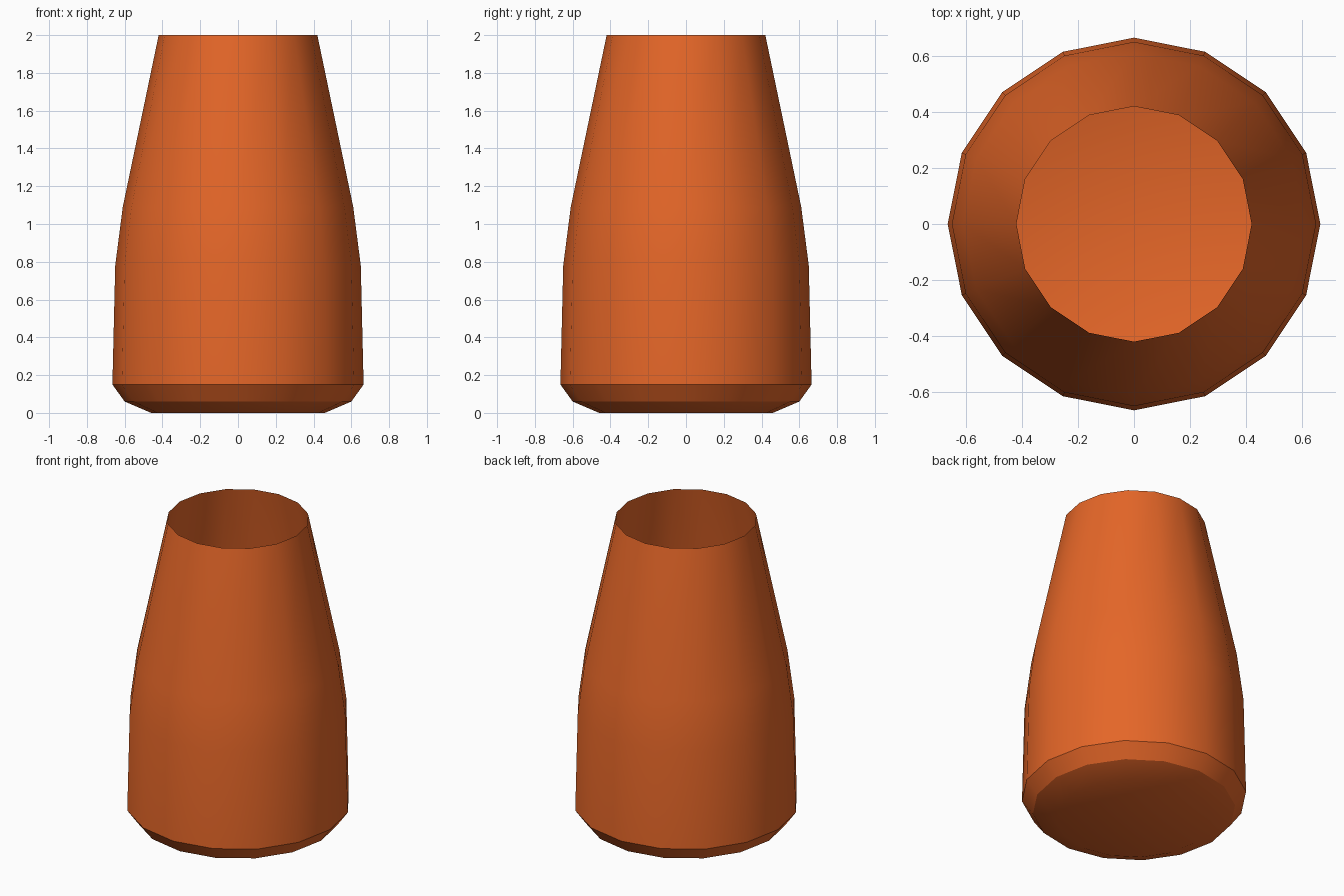
import bpy, bmesh, math

if "Cube" in bpy.data.objects:
    bpy.data.objects.remove(bpy.data.objects["Cube"])

SIDES = 16
# radius, height from the base up to the open rim
PROFILE = [(0.46, 0.0), (0.60, 0.06), (0.665, 0.15),
           (0.65, 0.78), (0.61, 1.09), (0.42, 2.0)]

# terracotta colour
mat = bpy.data.materials.new("orange_clay")
mat.diffuse_color = (0.78, 0.133, 0.021, 1)
mat.use_nodes = True
mat.node_tree.nodes["Principled BSDF"].inputs["Base Color"].default_value = mat.diffuse_color

# vase body: stacked rings joined by quads, closed floor, open top
bm = bmesh.new()
rings = []
for r, z in PROFILE:
    rings.append([bm.verts.new((r * math.cos(2 * math.pi * i / SIDES),
                                r * math.sin(2 * math.pi * i / SIDES), z))
                  for i in range(SIDES)])
for low, high in zip(rings, rings[1:]):
    for i in range(SIDES):
        j = (i + 1) % SIDES
        bm.faces.new((low[i], low[j], high[j], high[i]))
bm.faces.new(rings[0][::-1])

mesh = bpy.data.meshes.new("vase")
bm.to_mesh(mesh)
bm.free()
mesh.materials.append(mat)
vase = bpy.data.objects.new("vase", mesh)
bpy.context.collection.objects.link(vase)

# smooth sides, crisp base bevels
bpy.context.view_layer.objects.active = vase
vase.select_set(True)
bpy.ops.object.shade_smooth_by_angle(angle=math.radians(30))
